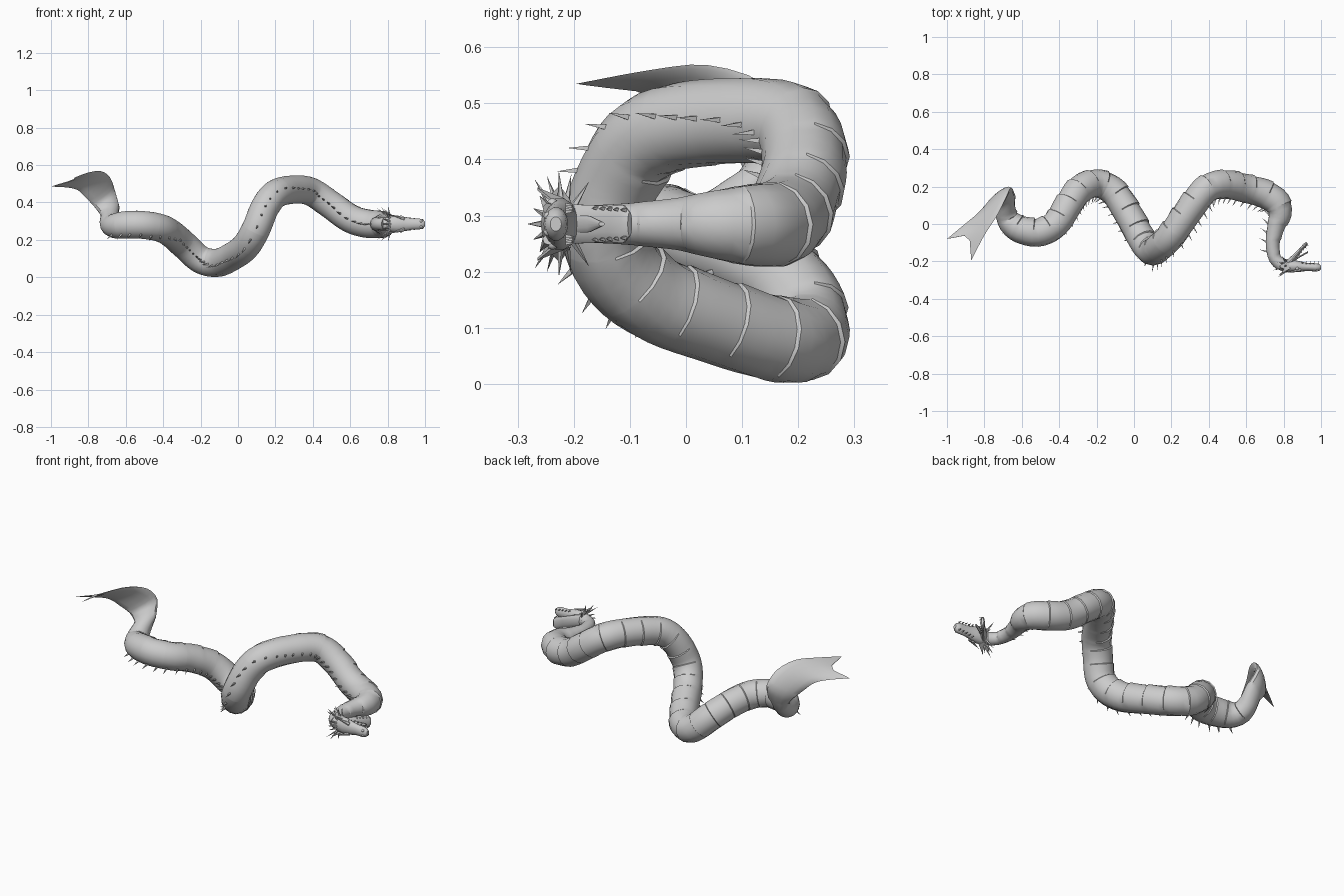
import bpy
import bmesh
import math
from mathutils import Vector as V

if "Cube" in bpy.data.objects:
    bpy.data.objects.remove(bpy.data.objects["Cube"])

UP = V((0, 0, 1))
FRONT = V((0, -1, 0))
SIDES = 14

grey = bpy.data.materials.new("stone grey")
grey.use_nodes = True
tone = (0.6, 0.6, 0.6, 1)
grey.diffuse_color = tone
grey.node_tree.nodes["Principled BSDF"].inputs["Base Color"].default_value = tone


def finish(bm, name, angle=40):
    """Turn a bmesh into a named, shaded object."""
    bmesh.ops.recalc_face_normals(bm, faces=bm.faces[:])
    mesh = bpy.data.meshes.new(name)
    bm.to_mesh(mesh)
    bm.free()
    obj = bpy.data.objects.new(name, mesh)
    bpy.context.collection.objects.link(obj)
    mesh.materials.append(grey)
    bpy.ops.object.select_all(action="DESELECT")
    obj.select_set(True)
    bpy.context.view_layer.objects.active = obj
    bpy.ops.object.shade_smooth_by_angle(angle=math.radians(angle))


def loft(bm, rings):
    """Skin closed rings of points and close both ends with strips."""
    rows = [[bm.verts.new(p) for p in ring] for ring in rings]
    n = len(rows[0])
    for low, high in zip(rows, rows[1:]):
        for i in range(n):
            j = (i + 1) % n
            bm.faces.new((low[i], low[j], high[j], high[i]))
    for row in (rows[0], rows[-1]):
        for i in range(n // 2):
            strip = [row[i], row[i + 1], row[n - i - 1], row[(n - i) % n]]
            bm.faces.new(list(dict.fromkeys(strip)))


def ellipse(centre, wide, thick, pull=V((0, 0, 0)), belly=0.0):
    """Ring round a centre; pull notches its middle, belly swells one side."""
    ring = []
    for i in range(SIDES):
        a = math.tau * i / SIDES
        c, s = math.cos(a), math.sin(a)
        swell = 1 + belly * max(0, -c)
        ring.append(centre + (wide * c + thick * s) * swell + pull * (1 - abs(c)))
    return ring


def spline(rows, steps):
    """Catmull-Rom resampling of rows of numbers."""
    out = []
    for k in range(len(rows) - 1):
        p = [rows[min(max(k + d, 0), len(rows) - 1)] for d in (-1, 0, 1, 2)]
        for s in range(steps):
            t = s / steps
            out.append([b + 0.5 * t * (c - a + t * (2*a - 5*b + 4*c - d + t * (3*(b - c) + d - a)))
                        for a, b, c, d in zip(*p)])
    out.append(list(rows[-1]))
    return out


def spike(bm, base, direction, length, radius, sides=4):
    """Pointed cone."""
    d = direction.normalized()
    u = d.orthogonal().normalized()
    w = d.cross(u)
    foot = [bm.verts.new(base + (u * math.cos(math.tau * i / sides)
                                 + w * math.sin(math.tau * i / sides)) * radius)
            for i in range(sides)]
    tip = bm.verts.new(base + d * length)
    for i in range(sides):
        bm.faces.new((foot[i], foot[(i + 1) % sides], tip))
    bm.faces.new(foot)


# Body path from tail root to head: x, y, z, radius
path = [
    (-.685, .10, .325, .05), (-.682, .05, .285, .058), (-.652, .0, .275, .068),
    (-.60, -.03, .28, .075), (-.51, -.045, .28, .076), (-.42, .0, .265, .076),
    (-.36, .09, .235, .076), (-.29, .185, .175, .077), (-.20, .217, .095, .076),
    (-.11, .175, .078, .077), (-.03, .055, .112, .077), (.04, -.075, .165, .078),
    (.095, -.143, .255, .078), (.145, -.114, .375, .078), (.205, -.052, .447, .078),
    (.30, .083, .469, .077), (.39, .19, .457, .077), (.49, .212, .392, .077),
    (.60, .19, .315, .077), (.69, .165, .287, .077), (.76, .12, .283, .074),
    (.782, .06, .284, .064), (.765, .0, .285, .05), (.748, -.06, .285, .042),
    (.742, -.13, .285, .036), (.758, -.19, .285, .034), (.80, -.225, .285, .036),
]

# Resample the path at an even spacing
dense = spline(path, 24)
even = [dense[0]]
for row in dense:
    if (V(row[:3]) - V(even[-1][:3])).length >= 0.021:
        even.append(row)

# The back faces forward in the middle and turns level towards both ends
frames = []
for k, row in enumerate(even):
    before, after = even[max(k - 1, 0)], even[min(k + 1, len(even) - 1)]
    along = (V(after[:3]) - V(before[:3])).normalized()
    level = along.cross(UP).normalized()
    facing = (FRONT - along * FRONT.dot(along)).normalized()
    blend = min(max((abs(row[0]) - .48) / .12, 0), 1)
    back = facing.lerp(level, blend)
    back = (back - along * back.dot(along)).normalized()
    frames.append((V(row[:3]), row[3], along, back))

# Tail fin: upper-left edge, lower-right edge, half thickness
fin = [
    (-1.0, -.08, .485, -.87, -.195, .535, .002),
    (-.91, -.005, .48, -.80, -.06, .56, .006),
    (-.855, .04, .465, -.735, .04, .568, .011),
    (-.812, .075, .424, -.685, .14, .535, .019),
    (-.772, .105, .382, -.657, .195, .46, .026),
    (-.742, .105, .347, -.634, .15, .378, .036),
]
fin_rows = spline(fin, 3)
rings = []
for k, row in enumerate(fin_rows):
    a, b = V(row[:3]), V(row[3:6])
    last, nxt = fin_rows[max(k - 1, 0)], fin_rows[min(k + 1, len(fin_rows) - 1)]
    along = V(nxt[:3]) + V(nxt[3:6]) - V(last[:3]) - V(last[3:6])
    wide = (a - b) / 2
    thick = along.cross(wide).normalized() * row[6]
    notch = V((.055, .08, .01)) * max(0, 1 - k / 3)
    rings.append(ellipse((a + b) / 2, wide, thick, notch))

# Body with belly plates that each end in a small lip
for k, (centre, r, along, back) in enumerate(frames):
    side = along.cross(back) * r
    rings.append(ellipse(centre, back * r, side, belly=0.08 * (k % 4) / 3 - 0.04))
    if k % 4 == 3:
        rings.append(ellipse(centre + along * .004, back * r, side, belly=-0.05))
body = bmesh.new()
loft(body, rings)
finish(body, "body_and_tail_fin", 31)

# Row of spines along the back, sinking to the underside near the tail
spines = bmesh.new()
for centre, r, along, back in frames[6:-3:2]:
    sink = min(max((-.36 - centre.x) / .1, 0), 1)
    out = (back + along.cross(back) * sink).normalized()
    spike(spines, centre + out * r * 0.93, out - along * 0.45, 0.042, 0.007)
finish(spines, "back_spines", 20)

# Skull and upper jaw: x, y, half height, half width
skull = bmesh.new()
loft(skull, [ellipse(V((x, y, .285)), V((0, -h, 0)), V((0, 0, w)))
             for x, y, h, w in [(.775, -.22, .026, .03), (.81, -.222, .034, .042),
                                (.85, -.225, .034, .047), (.885, -.227, .028, .04),
                                (.93, -.23, .021, .031), (.97, -.232, .022, .03),
                                (.99, -.232, .019, .024), (1.0, -.232, .01, .013)]])
finish(skull, "skull")

# Lower jaw hangs open
hinge, chin = V((.825, -.212, .285)), V((.925, -.10, .285))
swing = (chin - hinge).normalized()
flat = swing.cross(UP)
jaw = bmesh.new()
loft(jaw, [ellipse(hinge.lerp(chin, t), flat * h, UP * w)
           for t, h, w in [(0, .02, .036), (.3, .014, .035), (.7, .009, .033),
                           (.9, .011, .035), (1, .006, .022)]])
finish(jaw, "lower_jaw")

# Tongue
tongue = bmesh.new()
loft(tongue, [ellipse(V((x, y, .285)), V((0, .005, 0)), UP * w)
              for x, y, w in [(.84, -.205, .016), (.89, -.172, .015), (.93, -.15, .004)]])
finish(tongue, "tongue")

# Teeth on both jaws, mirrored left and right
teeth = bmesh.new()
for side in (-1, 1):
    for i in range(5):
        t = i / 4
        upper = V((.90 + .085 * t, -.215, .285 + side * (.034 - .012 * t)))
        spike(teeth, upper, V((0, 1, 0)), .018, .005)
        lower = hinge.lerp(chin, .5 + .45 * t) + UP * side * (.028 - .003 * t)
        spike(teeth, lower + flat * .004, flat, .015, .005)
finish(teeth, "teeth", 20)

# Brows, eyes, nostrils, horns and cheek frills on each side
for side, label in ((-1, "right"), (1, "left")):
    brow = bmesh.new()
    spike(brow, V((.89, -.246, .285 + side * .028)), V((-1, -.2, side * .3)), .08, .01, 6)
    finish(brow, label + "_brow")
    for part, place, size in (("eye", (.872, -.238, .036), .01),
                              ("nostril", (.978, -.246, .014), .008)):
        ball = bmesh.new()
        bmesh.ops.create_icosphere(ball, subdivisions=2, radius=size)
        bmesh.ops.translate(ball, verts=ball.verts[:],
                            vec=V((place[0], place[1], .285 + side * place[2])))
        finish(ball, label + "_" + part)

    # Horns sweep back and sideways: angle from the crown, backward slant, reach
    horns = bmesh.new()
    for turn, slant, reach in ((28, -1.4, .03), (58, -.5, .065), (72, -1.2, .06),
                               (86, -.2, .065), (100, -.8, .06), (122, -.4, .06)):
        a = math.radians(turn)
        out = V((0, -math.cos(a), side * math.sin(a)))
        spike(horns, V((.815, -.22, .285)) + out * .03, out + V((slant, 0, 0)),
              reach * math.hypot(1, slant), .008, 5)
    finish(horns, label + "_horns", 25)

    frill = bmesh.new()
    outline = [(.84, -.235, .036), (.79, -.265, .06), (.80, -.24, .048),
               (.775, -.225, .064), (.80, -.21, .043), (.83, -.205, .036)]
    face = frill.faces.new([frill.verts.new((x, y, .285 + side * z)) for x, y, z in outline])
    solid = bmesh.ops.extrude_face_region(frill, geom=[face])
    moved = [g for g in solid["geom"] if isinstance(g, bmesh.types.BMVert)]
    bmesh.ops.translate(frill, verts=moved, vec=(0, 0, side * .005))
    finish(frill, label + "_cheek_frill", 20)

# Single crest horn on the crown
crest = bmesh.new()
spike(crest, V((.82, -.245, .285)), V((-1, -.8, 0)), .062, .01, 5)
finish(crest, "crest_horn", 25)
